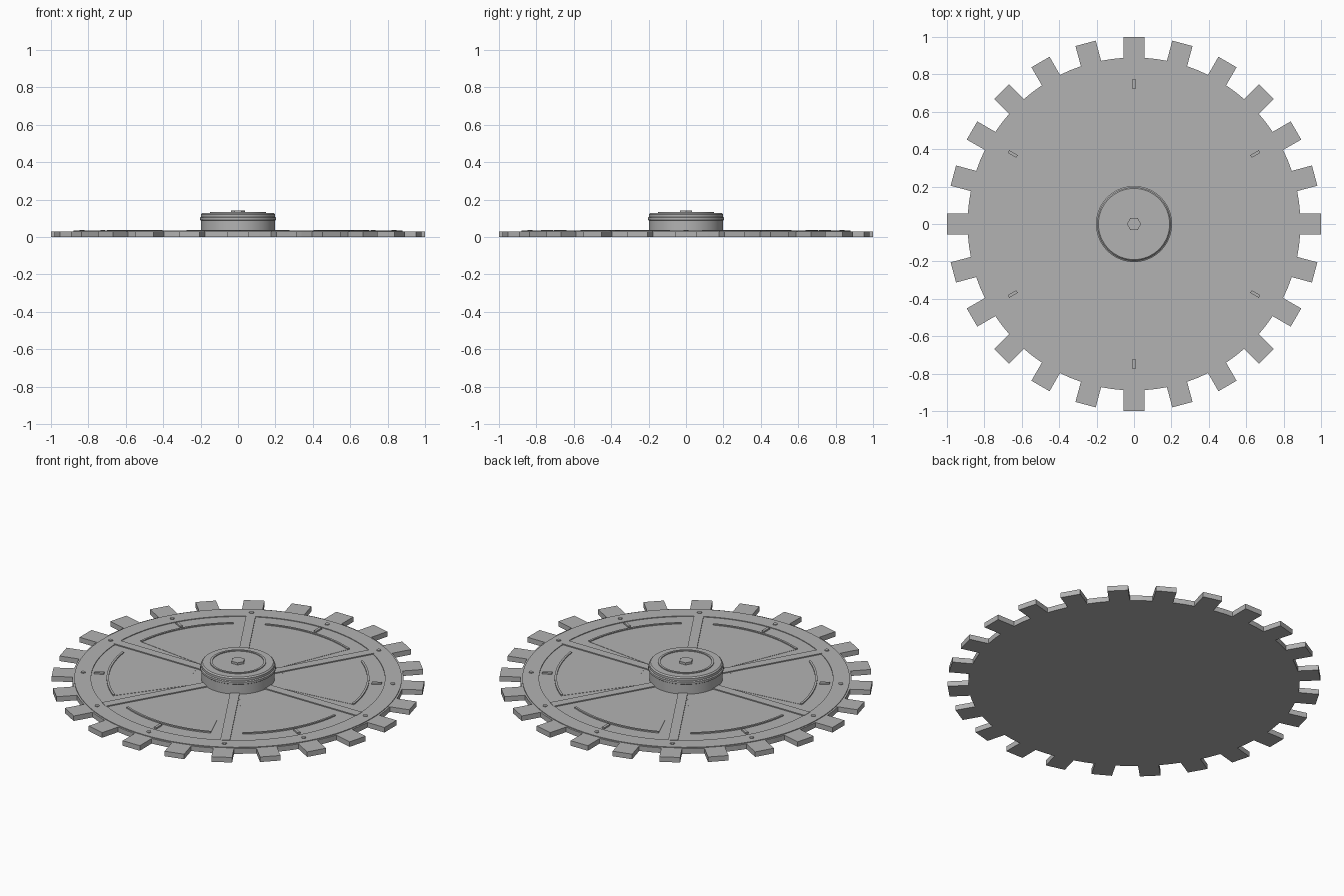
import bpy, bmesh
from math import sin, cos, pi, radians, atan2

cube = bpy.data.objects.get("Cube")
if cube:
    bpy.data.objects.remove(cube)

# Single grey metal
grey = bpy.data.materials.new("grey metal")
grey.use_nodes = True
grey.diffuse_color = (0.45, 0.45, 0.45, 1)
grey.node_tree.nodes["Principled BSDF"].inputs["Base Color"].default_value = (0.45, 0.45, 0.45, 1)

TOP = 0.03  # upper face of the plate


def polar(r, a):
    return r * cos(a), r * sin(a)


def finish(name, bm, smooth=False):
    bmesh.ops.recalc_face_normals(bm, faces=bm.faces)
    mesh = bpy.data.meshes.new(name)
    bm.to_mesh(mesh)
    bm.free()
    mesh.materials.append(grey)
    obj = bpy.data.objects.new(name, mesh)
    bpy.context.collection.objects.link(obj)
    if smooth:
        bpy.ops.object.select_all(action='DESELECT')
        obj.select_set(True)
        bpy.context.view_layer.objects.active = obj
        bpy.ops.object.shade_smooth_by_angle(angle=radians(35))
    return obj


def prism(bm, outline, z0, z1):
    """Extrude a flat outline from z0 up to z1."""
    face = bm.faces.new([bm.verts.new((x, y, z0)) for x, y in outline])
    up = bmesh.ops.extrude_face_region(bm, geom=[face], use_keep_orig=True)["geom"]
    bmesh.ops.translate(bm, vec=(0, 0, z1 - z0),
                        verts=[v for v in up if isinstance(v, bmesh.types.BMVert)])


def lathe(name, profile, closed=False, steps=64):
    """Spin an (r, z) profile round the z axis."""
    bm = bmesh.new()
    verts = [bm.verts.new((r, 0, z)) for r, z in profile]
    edges = [bm.edges.new(p) for p in zip(verts, verts[1:])]
    if closed:
        edges.append(bm.edges.new((verts[-1], verts[0])))
    bmesh.ops.spin(bm, geom=verts + edges, axis=(0, 0, 1), cent=(0, 0, 0),
                   angle=2 * pi, steps=steps)
    bmesh.ops.remove_doubles(bm, verts=bm.verts, dist=1e-5)
    return finish(name, bm, True)


def sector(r0, r1, a0, a1, steps=16):
    angles = [a0 + (a1 - a0) * i / steps for i in range(steps + 1)]
    return [polar(r1, a) for a in angles] + [polar(r0, a) for a in reversed(angles)]


def bar(r0, r1, half, a):
    """Rectangle lying along the radius at angle a."""
    return [(x * cos(a) - y * sin(a), x * sin(a) + y * cos(a))
            for x, y in ((r0, -half), (r1, -half), (r1, half), (r0, half))]


# Toothed plate
teeth, root, half = 24, 0.89, 0.056
foot = atan2(half, root)
outline = []
for i in range(teeth):
    a = 2 * pi * i / teeth
    tip = bar(root, 1.0, half, a)
    outline += [polar(root, a - foot), tip[1], tip[2], polar(root, a + foot),
                polar(root, a + pi / teeth)]
bm = bmesh.new()
prism(bm, outline, 0, TOP)
finish("toothed_plate", bm)

# Raised outer rim
lathe("outer_rim", [(0.79, 0.025), (0.79, 0.034), (0.88, 0.034), (0.88, 0.025)], True, 96)

# Six of each: spokes, panels, arc ridges and index tabs
spokes, panels, ridges, tabs = [bmesh.new() for _ in range(4)]
for i in range(6):
    a = i * pi / 3
    mid = a + pi / 6
    span = radians(23)
    prism(spokes, bar(0.15, 0.795, 0.026, a), 0.025, 0.036)
    prism(panels, sector(0.25, 0.695, mid - span, mid + span), 0.025, 0.0315)
    prism(ridges, sector(0.694, 0.706, mid - span, mid + span), 0.025, 0.037)
    prism(tabs, bar(0.722, 0.775, 0.008, mid), 0.025, 0.039)
finish("spokes", spokes)
finish("sector_panels", panels)
finish("arc_ridges", ridges)
finish("index_tabs", tabs)

# Twelve rim rivets
bm = bmesh.new()
for i in range(12):
    cx, cy = polar(0.835, i * pi / 6)
    prism(bm, [(cx + 0.013 * cos(k * pi / 4), cy + 0.013 * sin(k * pi / 4))
               for k in range(8)], 0.025, 0.038)
finish("rim_rivets", bm)

# Hub with a shallow waist band and chamfered top
lathe("hub", [(0, 0.025), (0.197, 0.025), (0.197, 0.088), (0.203, 0.092), (0.203, 0.104),
              (0.197, 0.108), (0.197, 0.122), (0.19, 0.129), (0, 0.129)])
lathe("hub_ring", [(0.138, 0.125), (0.138, 0.134), (0.15, 0.134), (0.15, 0.125)], True)

# Hexagonal centre bolt
bm = bmesh.new()
prism(bm, [polar(0.038, k * pi / 3) for k in range(6)], 0.12, 0.142)
finish("centre_bolt", bm)
